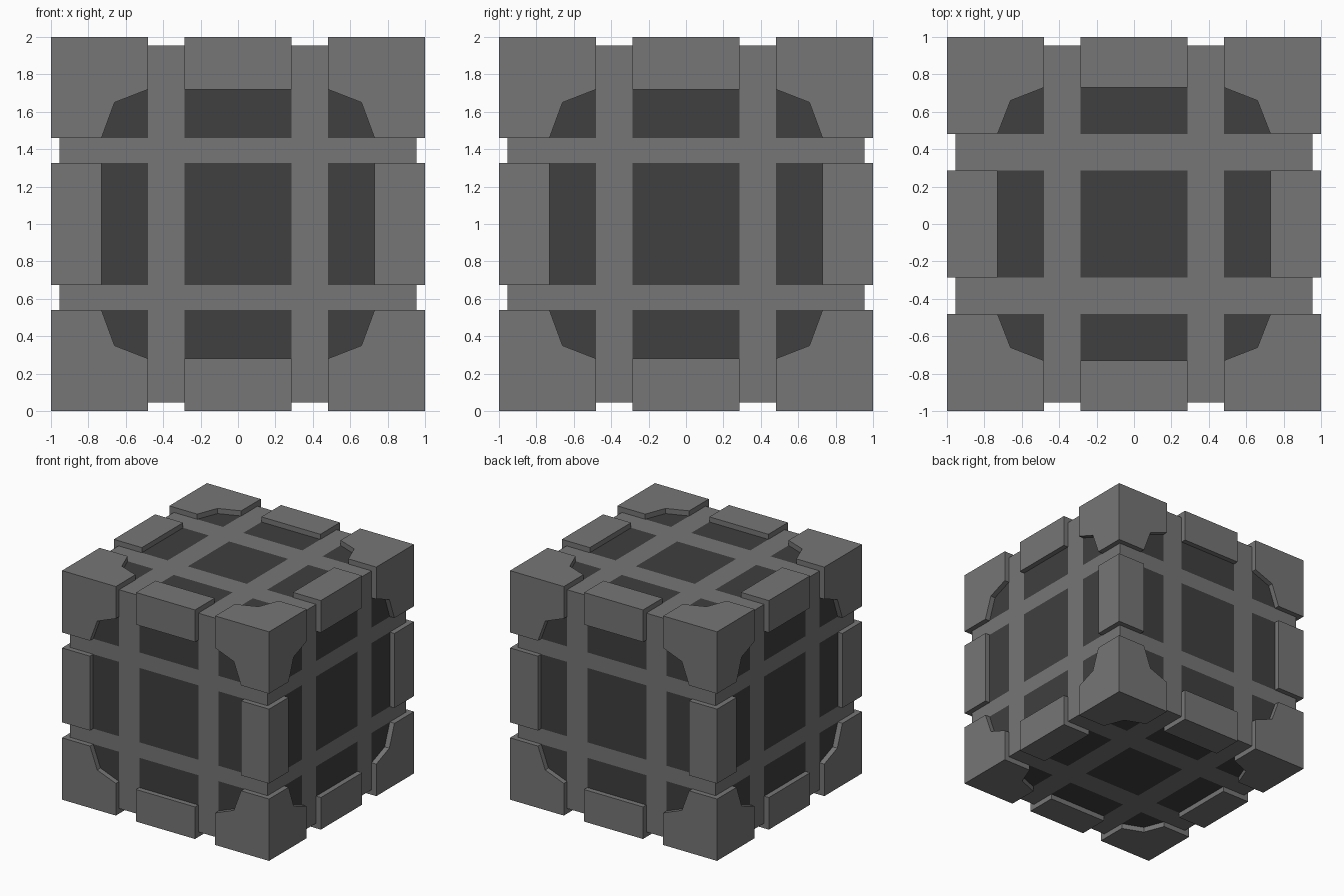
import bpy, bmesh

if "Cube" in bpy.data.objects:
    bpy.data.objects.remove(bpy.data.objects["Cube"])

# Per-axis half sizes (x, y, z), measured from the cube centre
LO = (0.285, 0.285, 0.325)   # inner side of the bars
HI = (0.48, 0.48, 0.46)      # outer side of the bars
MID = (0.66, 0.66, 0.65)     # knee of the corner cut-out
LIP = (0.73, 0.73, 0.72)     # inner reach of the armour plates
CORE = 0.955


def material(name, value):
    m = bpy.data.materials.new(name)
    m.diffuse_color = (value, value, value, 1)
    m.use_nodes = True
    m.node_tree.nodes["Principled BSDF"].inputs["Base Color"].default_value = m.diffuse_color
    return m


def finish(name, bm, mats=()):
    me = bpy.data.meshes.new(name)
    bm.to_mesh(me)
    bm.free()
    ob = bpy.data.objects.new(name, me)
    ob.location.z = 1
    bpy.context.collection.objects.link(ob)
    for m in mats:
        me.materials.append(m)
    return ob


def add_face(bm, normal_axis, outline):
    """Counter-clockwise outline on the outer cube side facing +normal_axis."""
    a, b = (normal_axis + 1) % 3, (normal_axis + 2) % 3
    verts = []
    for p, q in outline:
        co = [0, 0, 0]
        co[a], co[b], co[normal_axis] = p, q, 1
        verts.append(bm.verts.new(co))
    bm.faces.new(verts)


def plate(name, bm, mirror):
    """Thicken inward to an armour plate and mirror to the other sides."""
    bmesh.ops.remove_doubles(bm, verts=bm.verts, dist=1e-4)
    ob = finish(name, bm, [light])
    s = ob.modifiers.new("Thickness", 'SOLIDIFY')
    s.thickness, s.offset, s.use_even_offset = 0.06, -1, True
    m = ob.modifiers.new("Mirror", 'MIRROR')
    m.use_axis = mirror
    return ob


light = material("light_grey", 0.18)
dark = material("dark_grey", 0.05)

# Core cube, sliced along the bars, with dark panels between them
bm = bmesh.new()
bmesh.ops.create_cube(bm, size=2 * CORE)
for axis in range(3):
    no = [float(i == axis) for i in range(3)]
    for d in (LO[axis], HI[axis]):
        for s in (-1, 1):
            bmesh.ops.bisect_plane(bm, geom=bm.verts[:] + bm.edges[:] + bm.faces[:],
                                   plane_co=[n * d * s for n in no], plane_no=no)
for f in bm.faces:
    c = f.calc_center_median()
    on_bar = any(LO[i] < abs(c[i]) < HI[i] for i in range(3))
    f.material_index = 0 if on_bar else 1
finish("core", bm, [light, dark])

# Corner plates: three notched sides meeting at each corner
bm = bmesh.new()
for n in range(3):
    a, b = (n + 1) % 3, (n + 2) % 3
    add_face(bm, n, [(1, 1), (HI[a], 1), (HI[a], LIP[b]), (MID[a], MID[b]),
                     (LIP[a], HI[b]), (1, HI[b])])
plate("corner_plates", bm, (True, True, True))

# Edge plates: an L section along the middle of every cube edge
for axis, label in enumerate("xyz"):
    b, c = (axis + 1) % 3, (axis + 2) % 3
    h = LO[axis]
    bm = bmesh.new()
    add_face(bm, c, [(-h, LIP[b]), (h, LIP[b]), (h, 1), (-h, 1)])
    add_face(bm, b, [(LIP[c], -h), (1, -h), (1, h), (LIP[c], h)])
    plate("edge_plates_" + label, bm, [i != axis for i in range(3)])
